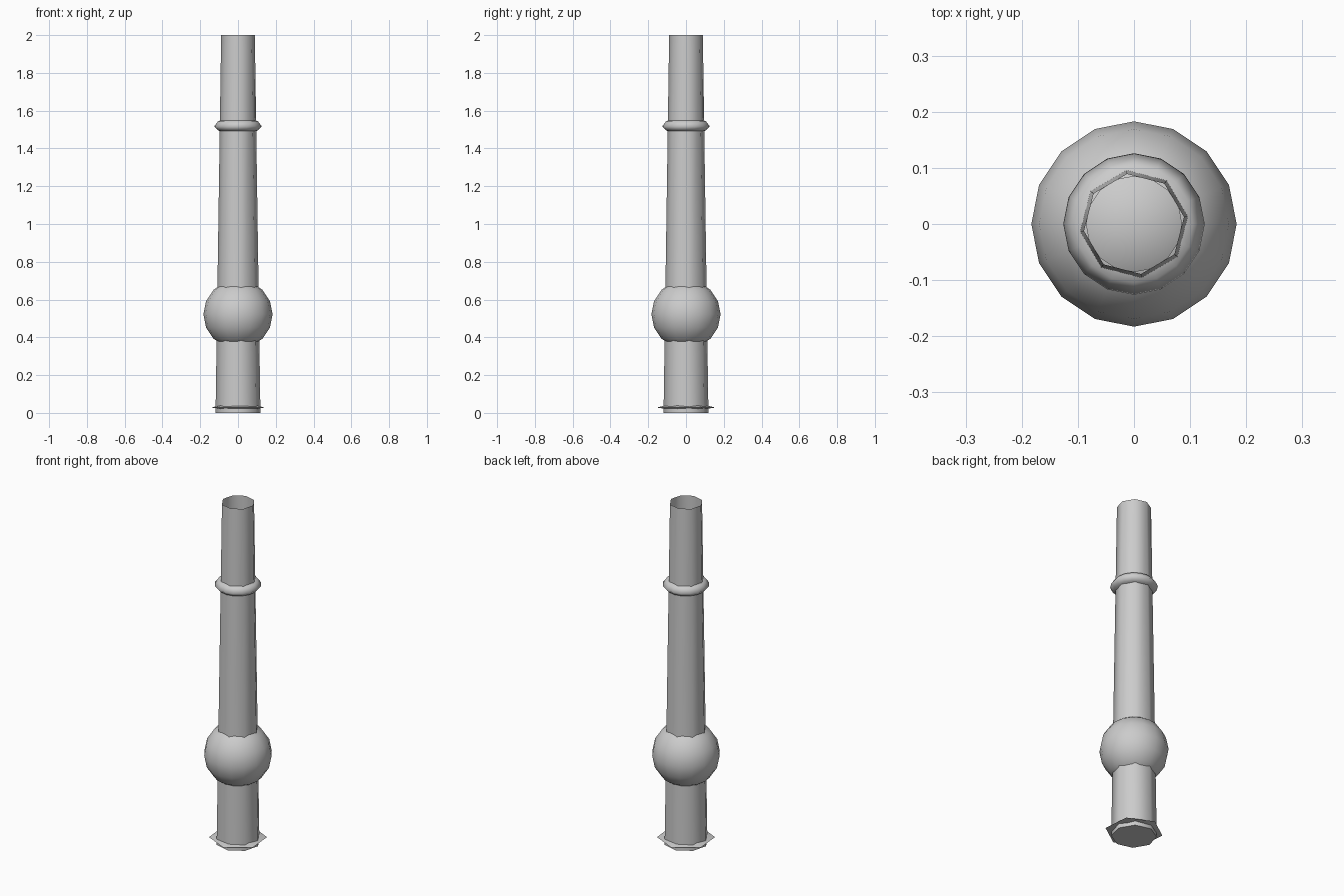
import bpy, bmesh, math

if "Cube" in bpy.data.objects:
    bpy.data.objects.remove(bpy.data.objects["Cube"])


def lathe(name, profile, sides, phase=0.0, cap_bottom=False, sharp=40):
    """Spin a list of (radius, z) points around the z axis."""
    bm = bmesh.new()
    rings = []
    for r, z in profile:
        ring = []
        for i in range(sides):
            a = math.radians(phase) + 2 * math.pi * i / sides
            ring.append(bm.verts.new((r * math.cos(a), r * math.sin(a), z)))
        rings.append(ring)
    for low, high in zip(rings, rings[1:]):
        for i in range(sides):
            j = (i + 1) % sides
            bm.faces.new((low[i], low[j], high[j], high[i]))
    if cap_bottom:
        bm.faces.new(rings[0][::-1])
    mesh = bpy.data.meshes.new(name)
    bm.to_mesh(mesh)
    bm.free()
    obj = bpy.data.objects.new(name, mesh)
    bpy.context.collection.objects.link(obj)
    smooth(obj, sharp)
    return obj


def smooth(obj, angle):
    bpy.ops.object.select_all(action='DESELECT')
    obj.select_set(True)
    bpy.context.view_layer.objects.active = obj
    bpy.ops.object.shade_smooth_by_angle(angle=math.radians(angle))


# Tapered tube, closed at the bottom and open at the top
lathe("tube", [(0.12, 0.0), (0.09, 2.0)], 8, 8, cap_bottom=True, sharp=60)

# Round knob around the lower part of the tube
bpy.ops.mesh.primitive_uv_sphere_add(segments=16, ring_count=8, radius=0.183,
                                     location=(0, 0, 0.522))
knob = bpy.context.object
knob.name = "knob"
smooth(knob, 60)

# Rounded collar near the top
lathe("collar", [(0.085, 1.49), (0.105, 1.495), (0.126, 1.517),
                 (0.105, 1.545), (0.085, 1.55)], 16, sharp=100)

# Thin six-sided flange at the foot
lathe("foot_flange", [(0.10, 0.02), (0.155, 0.028), (0.10, 0.042)], 6, 35)
